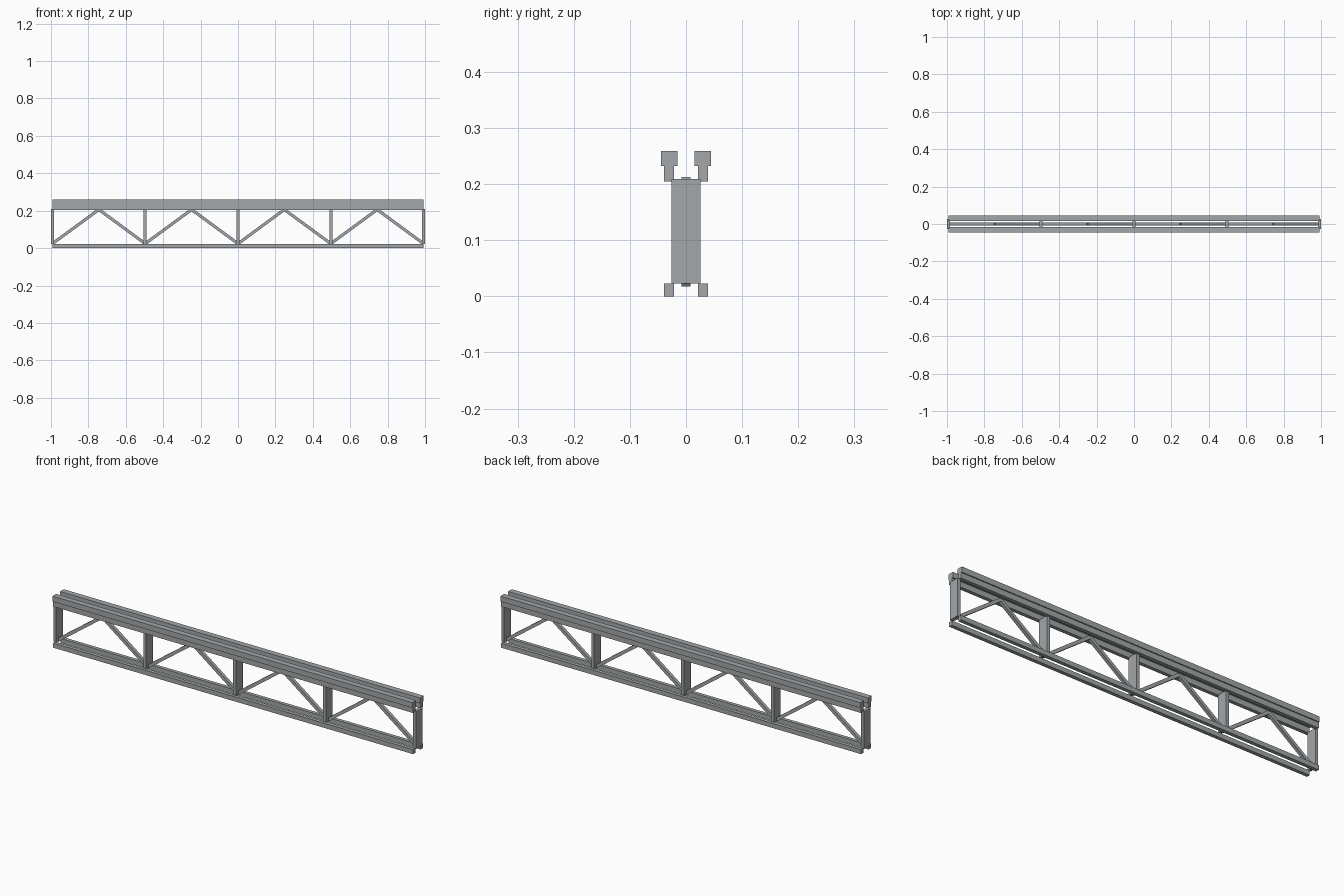
import bpy
import math

cube = bpy.data.objects.get("Cube")
if cube:
    bpy.data.objects.remove(cube, do_unlink=True)

HALF = 0.992          # half length of the chords
BAYS = 4
BAY = 2 * HALF / BAYS
THICK = 0.016         # web member thickness
LOW, HIGH = 0.024, 0.206   # web node heights

steel = bpy.data.materials.new("grey steel")
steel.use_nodes = True
colour = (0.37, 0.39, 0.40, 1)
steel.diffuse_color = colour
steel.node_tree.nodes["Principled BSDF"].inputs["Base Color"].default_value = colour


def finish(name, mesh):
    mesh.materials.append(steel)
    obj = bpy.data.objects.new(name, mesh)
    bpy.context.collection.objects.link(obj)
    return obj


def extrude_x(name, profile, half):
    """Extrude a (y, z) outline along x, centred on the origin."""
    n = len(profile)
    verts = [(x, y, z) for x in (-half, half) for y, z in profile]
    faces = [(i, i + n, (i + 1) % n + n, (i + 1) % n) for i in range(n)]
    faces += [tuple(range(n)), tuple(reversed(range(n, 2 * n)))]
    mesh = bpy.data.meshes.new(name)
    mesh.from_pydata(verts, [], faces)
    return finish(name, mesh)


def rectangle(width, z0, z1):
    w = width / 2
    return [(-w, z0), (w, z0), (w, z1), (-w, z1)]


# Paired chords: stepped top rails and square bottom rails
tee = [(-0.009, 0.205), (0.009, 0.205), (0.009, 0.232), (0.0145, 0.232),
       (0.0145, 0.259), (-0.0145, 0.259), (-0.0145, 0.232), (-0.009, 0.232)]
for side, label in ((-1, "front"), (1, "back")):
    extrude_x(f"{label}_top_chord", tee, HALF).location.y = side * 0.030
    extrude_x(f"{label}_bottom_chord", rectangle(0.018, 0, 0.023), HALF).location.y = side * 0.030

# Upright plates at every bay line
for i in range(BAYS + 1):
    post = extrude_x(f"upright_{i + 1}", rectangle(0.052, 0.023, 0.209), THICK / 2)
    post.location.x = -HALF + i * BAY

# Diagonal braces rising to the middle of each bay
run, rise = BAY / 2, HIGH - LOW
for i in range(BAYS):
    middle = -HALF + (i + 0.5) * BAY
    for side, label in ((-1, "right"), (1, "left")):
        brace = extrude_x(f"{label}_diagonal_{i + 1}",
                          rectangle(THICK, -THICK / 2, THICK / 2), math.hypot(run, rise) / 2)
        brace.location = (middle + side * run / 2, 0, (LOW + HIGH) / 2)
        brace.rotation_euler.y = side * math.atan2(rise, run)
